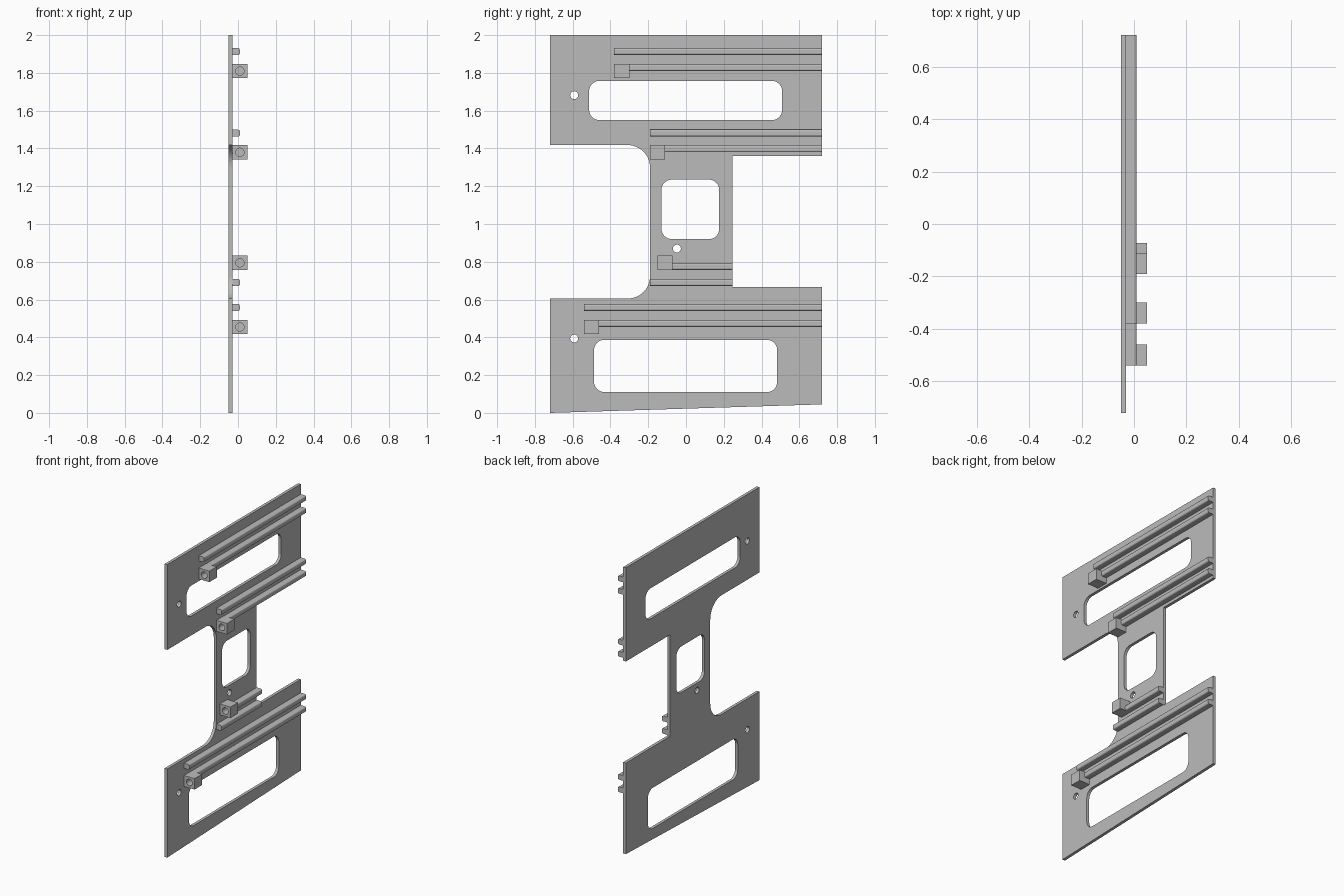
import bpy, bmesh
from math import cos, sin, pi, radians

cube = bpy.data.objects.get("Cube")
if cube:
    bpy.data.objects.remove(cube, do_unlink=True)

BACK, FACE = -0.05, -0.03       # plate surfaces
RAIL_X, BLOCK_X = 0.01, 0.05    # outer sides of rails and blocks
EDGE, NECK = 0.72, 0.245        # rear ends of the wide panels and the neck

grey = bpy.data.materials.new("plain grey")
grey.use_nodes = True
GREY = (0.5, 0.5, 0.5, 1)
grey.diffuse_color = GREY
grey.node_tree.nodes["Principled BSDF"].inputs["Base Color"].default_value = GREY


def add_object(name, mesh):
    obj = bpy.data.objects.new(name, mesh)
    bpy.context.collection.objects.link(obj)
    mesh.materials.clear()
    mesh.materials.append(grey)
    return obj


def arc(cy, cz, r, start, end, steps=8):
    angles = [radians(start + (end - start) * i / steps) for i in range(steps + 1)]
    return [(cy + r * cos(a), cz + r * sin(a)) for a in angles]


def rounded_rect(y0, y1, z0, z1, r=0.055):
    corners = [(y1 - r, z1 - r), (y0 + r, z1 - r), (y0 + r, z0 + r), (y1 - r, z0 + r)]
    return [p for i, (y, z) in enumerate(corners) for p in arc(y, z, r, 90 * i, 90 * i + 90)]


def box(bm, x0, x1, y0, y1, z0, z1):
    verts = bmesh.ops.create_cube(bm, size=1)["verts"]
    for v in verts:
        v.co = (x0 if v.co.x < 0 else x1, y0 if v.co.y < 0 else y1, z0 if v.co.z < 0 else z1)


def rail(name, y0, y1, z0, height=0.036):
    # bar with its two outer long edges rounded
    bm = bmesh.new()
    box(bm, FACE, RAIL_X, y0, y1, z0, z0 + height)
    edges = [e for e in bm.edges if all(abs(v.co.x - RAIL_X) < 1e-4 for v in e.verts)
             and abs(e.verts[0].co.y - e.verts[1].co.y) > 0.1]
    bmesh.ops.bevel(bm, geom=edges, offset=0.009, segments=3, profile=0.5, affect='EDGES')
    mesh = bpy.data.meshes.new(name)
    bm.to_mesh(mesh)
    bm.free()
    add_object(name, mesh)


def extruded(name, outlines, depth):
    # filled outline with holes, drawn in a plane and given thickness
    curve = bpy.data.curves.new(name, 'CURVE')
    curve.dimensions, curve.fill_mode, curve.extrude = '2D', 'BOTH', depth / 2
    for points in outlines:
        spline = curve.splines.new('POLY')
        spline.points.add(len(points) - 1)
        for p, (u, v) in zip(spline.points, points):
            p.co = (u, v, 0, 1)
        spline.use_cyclic_u = True
    temp = bpy.data.objects.new(name + " outline", curve)
    bpy.context.collection.objects.link(temp)
    graph = bpy.context.evaluated_depsgraph_get()
    mesh = bpy.data.meshes.new_from_object(temp.evaluated_get(graph))
    bpy.data.objects.remove(temp, do_unlink=True)
    bm = bmesh.new()
    bm.from_mesh(mesh)
    bmesh.ops.remove_doubles(bm, verts=bm.verts, dist=1e-5)
    bmesh.ops.recalc_face_normals(bm, faces=bm.faces)
    for f in bm.faces:
        f.smooth = False
    bm.to_mesh(mesh)
    bm.free()
    return add_object(name, mesh)


def block(name, y0, z0, size=0.08, height=0.075, bore=0.05):
    # bored front portion, closed by a solid rear portion
    x, z = (FACE + BLOCK_X) / 2, z0 + height / 2
    square = [(FACE, z0), (BLOCK_X, z0), (BLOCK_X, z0 + height), (FACE, z0 + height)]
    front = extruded(name, [square, arc(x, z, 0.022, 0, 345, 23)], bore)
    front.rotation_euler = (pi / 2, 0, 0)
    front.location.y = y0 + bore / 2
    bm = bmesh.new()
    box(bm, FACE, BLOCK_X, y0 + bore, y0 + size, z0, z0 + height)
    mesh = bpy.data.meshes.new(name + "_rear")
    bm.to_mesh(mesh)
    bm.free()
    add_object(name + "_rear", mesh)


# Plate: two wide panels joined by a narrow neck with filleted front corners
outline = [(-EDGE, 2), (-EDGE, 1.418)]
outline += arc(-0.31, 1.298, 0.12, 90, 0, 12) + arc(-0.31, 0.725, 0.12, 0, -90, 12)
outline += [(-EDGE, 0.605), (-EDGE, 0), (EDGE, 0.045), (EDGE, 0.667), (NECK, 0.667),
            (NECK, 1.36), (EDGE, 1.36), (EDGE, 2)]
windows = [rounded_rect(-0.513, 0.509, 1.55, 1.758),
           rounded_rect(-0.13, 0.176, 0.92, 1.235),
           rounded_rect(-0.487, 0.483, 0.11, 0.387)]
holes = [arc(y, z, 0.021, 0, 345, 23) for y, z in [(-0.592, 1.682), (-0.048, 0.87), (-0.592, 0.394)]]
plate = extruded("plate", [outline] + windows + holes, FACE - BACK)
plate.rotation_euler = (pi / 2, 0, pi / 2)
plate.location.x = (BACK + FACE) / 2

# Guide rails: name, front end, rear end, bottom
for name, y0, y1, z0 in [("top", -0.38, EDGE, 1.895), ("upper", -0.19, EDGE, 1.463),
                         ("neck", -0.19, NECK, 0.672), ("lower", -0.54, EDGE, 0.54)]:
    rail(name + "_guide_rail", y0, y1, z0)

# Bored blocks, each with a rail running back from its upper or lower half
for name, y0, y1, z0, lift in [("top", -0.38, EDGE, 1.772, 0.038), ("upper", -0.19, EDGE, 1.342, 0.038),
                               ("neck", -0.152, NECK, 0.757, 0), ("lower", -0.54, EDGE, 0.417, 0.038)]:
    block(name + "_block", y0, z0)
    rail(name + "_block_rail", y0 + 0.08, y1, z0 + lift)
